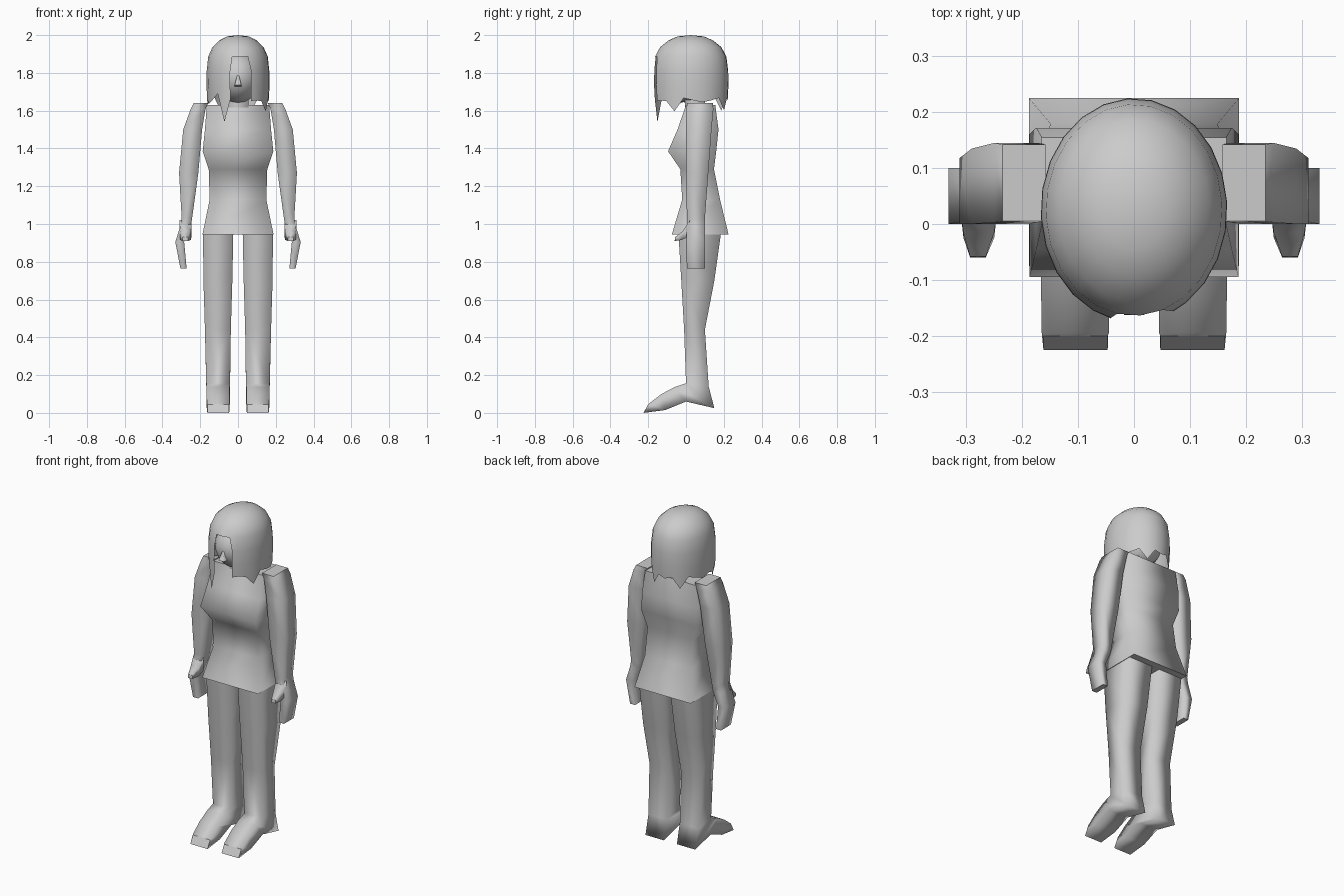
import bpy, bmesh
from math import sin, cos, radians

if "Cube" in bpy.data.objects:
    bpy.data.objects.remove(bpy.data.objects["Cube"])


def finish(bm, name, mirror=False):
    bmesh.ops.recalc_face_normals(bm, faces=bm.faces)
    me = bpy.data.meshes.new(name)
    bm.to_mesh(me)
    bm.free()
    ob = bpy.data.objects.new(name, me)
    bpy.context.collection.objects.link(ob)
    if mirror:
        m = ob.modifiers.new("mirror", 'MIRROR')
        m.use_mirror_merge = False
    return ob


def loft(name, sections, mirror=False):
    """Four-sided loft; section = x0, x1, front y, front z, back y, back z."""
    bm = bmesh.new()
    rings = []
    for x0, x1, yf, zf, yb, zb in sections:
        pts = [(x0, yf, zf), (x1, yf, zf), (x1, yb, zb), (x0, yb, zb)]
        rings.append([bm.verts.new(p) for p in pts])
    for a, b in zip(rings, rings[1:]):
        for i in range(4):
            j = (i + 1) % 4
            bm.faces.new((a[i], a[j], b[j], b[i])).smooth = True
    bm.faces.new(rings[0])
    bm.faces.new(rings[-1])
    return finish(bm, name, mirror)


# Torso: half width, front y, back y, z
loft("torso", [(-w, w, f, z, b, z) for w, f, b, z in [
    (.188, -.075, .225, .945), (.15, -.02, .18, 1.13), (.155, -.03, .148, 1.29),
    (.187, -.095, .16, 1.385), (.175, -.045, .172, 1.5), (.165, 0, .155, 1.63)]])

# Legs with feet
loft("leg", [
    (.025, .185, -.04, .95, .185, .95), (.03, .183, -.025, .7, .15, .7),
    (.038, .175, -.01, .44, .1, .44), (.042, .168, 0, .157, .12, .14),
    (.044, .167, -.06, .137, .15, .025), (.045, .166, -.13, .1, 0, .06),
    (.045, .165, -.195, .05, -.11, .015), (.047, .162, -.2, .045, -.225, 0)], True)

# Arms ending in flat hands
loft("arm", [(x0, x1, f, z, b, z) for x0, x1, f, b, z in [
    (.158, .235, .005, .142, 1.64), (.172, .25, .003, .145, 1.61),
    (.19, .29, 0, .135, 1.5), (.21, .312, 0, .118, 1.27),
    (.243, .298, .005, .1, 1.03), (.25, .305, .005, .1, .99),
    (.285, .332, .0, .1, .905), (.272, .305, .005, .1, .765)]], True)

# Thumbs
loft("thumb", [
    (.245, .31, .02, .935, .02, 1.02), (.25, .305, -.025, .915, -.015, .965),
    (.265, .293, -.06, .91, -.058, .93)], True)

# Neck
loft("neck", [(-.055, .055, -.005, z, .1, z) for z in (1.6, 1.72)])

# Head and nose
bm = bmesh.new()
bmesh.ops.create_uvsphere(bm, u_segments=14, v_segments=9, radius=1)
for v in bm.verts:
    v.co = (v.co.x * .125, v.co.y * .165 + .02, v.co.z * .14 + 1.78)
for f in bm.faces:
    f.smooth = True
finish(bm, "head")
loft("nose", [(-.004, .004, -.14, 1.79, -.12, 1.79),
              (-.018, .018, -.163, 1.735, -.11, 1.725)])

# Hair: dome with a face opening and ragged strand tips
N = 24
tips = {-2: 1.54, -3: 1.69, -5: 1.635, 4: 1.597, 3: 1.65, 10: 1.603, -10: 1.6,
        -1: 1.66, 1: 1.65, 2: 1.655, -7: 1.64, 7: 1.645}
levels = [(1.993, .35), (1.972, .59), (1.937, .81), (1.887, .945),
          (1.81, .995), (1.73, 1.0), (1.66, .98)]
bm = bmesh.new()
top = bm.verts.new((0, .025, 2))
grid = []
for li, (z, s) in enumerate(levels):
    ring = {}
    for k in range(-12, 12):
        t = radians(15 * k + 4)
        if abs(k) == 1 and z < 1.85:
            t *= 1.3
        zz = tips.get(k, 1.655 + .012 * (k % 2)) if li == len(levels) - 1 else z
        ring[k] = bm.verts.new((.167 * s * sin(t), .025 - .2 * s * cos(t), zz))
    grid.append(ring)
nxt = lambda k: -12 if k == 11 else k + 1
for k in range(-12, 12):
    bm.faces.new((top, grid[0][k], grid[0][nxt(k)])).smooth = True
    for li in range(len(levels) - 1):
        if li >= 3 and k in (-1, 0):
            continue
        a, b = grid[li], grid[li + 1]
        bm.faces.new((a[k], b[k], b[nxt(k)], a[nxt(k)])).smooth = True
loose = [v for v in bm.verts if not v.link_faces]
bmesh.ops.delete(bm, geom=loose, context='VERTS')
finish(bm, "hair")
